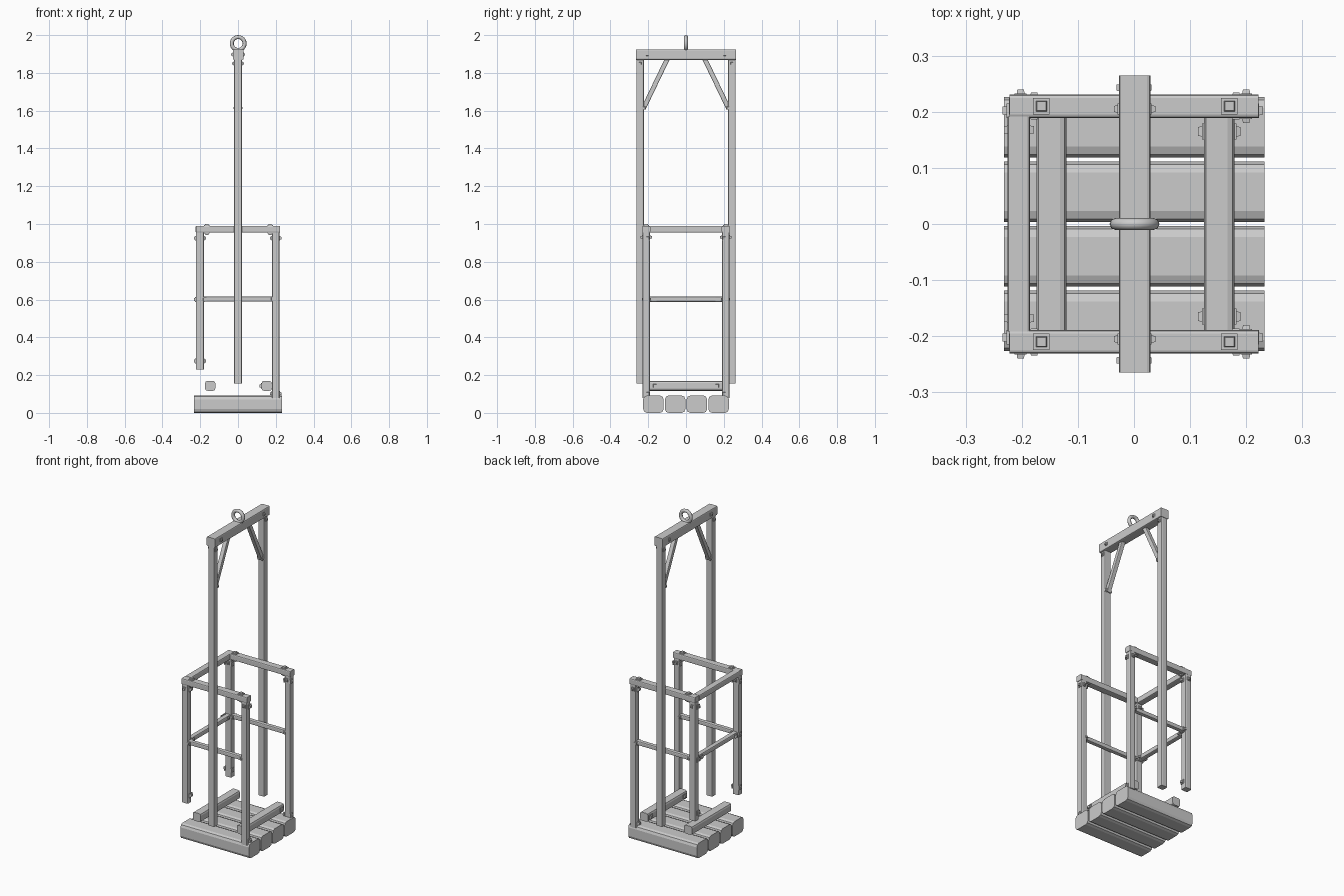
import bpy, bmesh, math
from mathutils import Vector

if "Cube" in bpy.data.objects:
    bpy.data.objects.remove(bpy.data.objects["Cube"])


def make(name, bm):
    bmesh.ops.recalc_face_normals(bm, faces=bm.faces)
    me = bpy.data.meshes.new(name)
    bm.to_mesh(me)
    bm.free()
    ob = bpy.data.objects.new(name, me)
    bpy.context.collection.objects.link(ob)
    return ob


def loft(bm, rings):
    """Skin a list of equal-length point rings and cap both ends."""
    vs = [[bm.verts.new(p) for p in r] for r in rings]
    n = len(vs[0])
    for a, b in zip(vs, vs[1:]):
        for i in range(n):
            bm.faces.new((a[i], a[(i + 1) % n], b[(i + 1) % n], b[i]))
    bm.faces.new(vs[0][::-1])
    bm.faces.new(vs[-1])


def timber(name, a, b, w, h, c=0.006):
    """Beam with chamfered long edges; w runs along x (y for beams along x)."""
    a, b = Vector(a), Vector(b)
    d = (b - a).normalized()
    u = Vector((0, 1, 0)) if abs(d.x) > 0.9 else Vector((1, 0, 0))
    v = d.cross(u)
    w, h, k = w / 2, h / 2, c * 0.29
    prof = []
    for sx, sy, flip in ((1, 1, 0), (-1, 1, 1), (-1, -1, 0), (1, -1, 1)):
        pts = [(w, h - c), (w - k, h - k), (w - c, h)]
        prof += [(sx * x, sy * y) for x, y in (pts[::-1] if flip else pts)]
    bm = bmesh.new()
    loft(bm, [[p + u * x + v * y for x, y in prof] for p in (a, b)])
    return make(name, bm)


def bolt(name, p, axis, half, r=0.015):
    """Through bolt with a square stepped head on both faces of a member."""
    p, d = Vector(p), Vector(axis)
    u = d.orthogonal().normalized()
    v = d.cross(u)
    bm = bmesh.new()
    for s in (1, -1):
        steps = ((-0.002, r), (0.004, r), (0.004, r * 0.65), (0.011, r * 0.55))
        loft(bm, [[p + d * s * (half + t) + u * q * math.cos(i * math.pi / 2)
                   + v * q * math.sin(i * math.pi / 2) for i in range(4)]
                  for t, q in steps])
    return make(name, bm)


X, Y, Z = (1, 0, 0), (0, 1, 0), (0, 0, 1)

# Platform planks and cross beams
for i in range(4):
    y = (i - 1.5) * 0.115
    timber("floor_plank", (-0.232, y, 0.046), (0.233, y, 0.046), 0.108, 0.092, 0.02)
for x in (-0.147, 0.152):
    timber("cross_beam", (x, -0.19, 0.143), (x, 0.19, 0.143), 0.054, 0.052, 0.012)

for s in (1, -1):
    y = 0.21 * s
    bolt("cross_beam_bolt", (0.152, 0.165 * s, 0.143), X, 0.027, 0.02)

    # Cage posts: long on the right, short on the left
    timber("right_post", (0.2, y, 0.08), (0.2, y, 0.957), 0.038, 0.038)
    timber("left_post", (-0.202, y, 0.23), (-0.202, y, 0.957), 0.042, 0.038)
    for z in (0.925, 0.6, 0.275):
        bolt("left_post_bolt", (-0.202, y - 0.008 * s, z), X, 0.021, 0.018)
    for z in (0.925, 0.102):
        bolt("right_post_bolt", (0.2, y - 0.008 * s, z), X, 0.019, 0.018)

    # Side hand rails and middle rails
    timber("side_top_rail", (-0.222, y, 0.972), (0.222, y, 0.972), 0.042, 0.036)
    timber("side_middle_rail", (-0.185, y, 0.602), (0.185, y, 0.602), 0.026, 0.026)
    for x in (-0.165, 0.17):
        bolt("top_rail_bolt", (x, y, 0.972), Z, 0.018, 0.021)
    for x in (-0.178, 0.182):
        bolt("middle_rail_bolt", (x, y, 0.602), Y, 0.013, 0.015)
    bolt("end_rail_bolt", (-0.205, 0.168 * s, 0.602), X, 0.016, 0.016)
    for x in (-0.202, 0.2):
        bolt("post_inner_bolt", (x, y, 0.93), Y, 0.019, 0.015)

    # Tall hanger posts with diagonal braces
    timber("hanger_post", (0, 0.243 * s, 0.155), (0, 0.243 * s, 1.875), 0.042, 0.039)
    timber("brace", (0, 0.226 * s, 1.61), (0, 0.096 * s, 1.88), 0.026, 0.025, 0.004)
    bolt("brace_foot_bolt", (0, 0.222 * s, 1.615), X, 0.012, 0.014)
    bolt("hanger_post_bolt", (0, 0.243 * s, 1.85), X, 0.02, 0.014)
    bolt("hanger_beam_bolt", (0.001, 0.205 * s, 1.897), X, 0.026, 0.014)

# Rails across the left end
timber("end_top_rail", (-0.205, -0.192, 0.972), (-0.205, 0.192, 0.972), 0.04, 0.036)
timber("end_middle_rail", (-0.2, -0.195, 0.602), (-0.2, 0.195, 0.602), 0.03, 0.028)

# Hanger beam and lifting ring
timber("hanger_beam", (0.001, -0.265, 1.897), (0.001, 0.265, 1.897), 0.056, 0.056)
bpy.ops.mesh.primitive_torus_add(major_segments=24, minor_segments=8, major_radius=0.034,
                                 minor_radius=0.0105, location=(0.001, 0, 1.9555),
                                 rotation=(math.pi / 2, 0, 0))
bpy.context.object.name = "lifting_ring"
bpy.ops.object.shade_smooth_by_angle(angle=math.radians(50))
